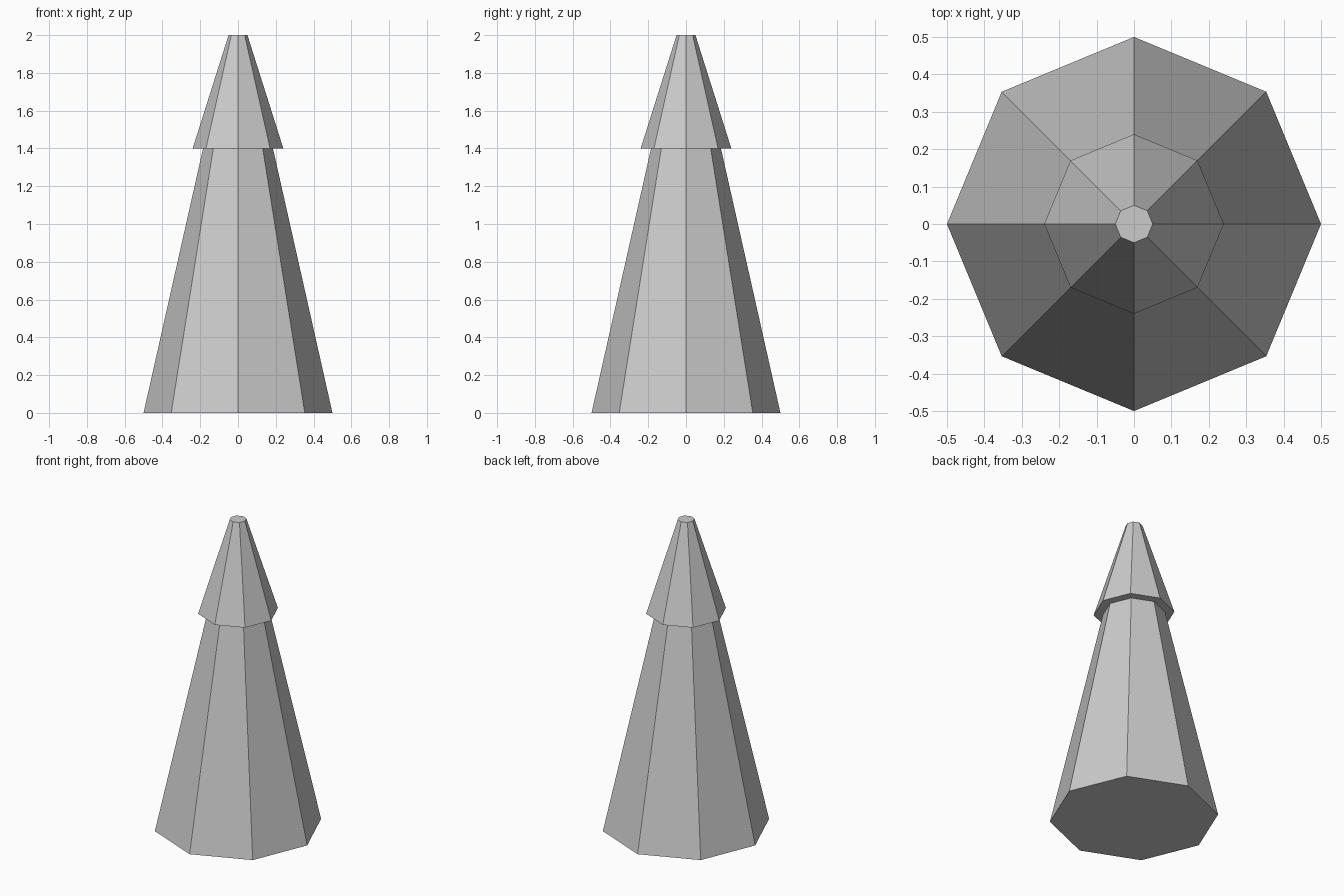
import bpy, bmesh
from math import cos, sin, tau

if "Cube" in bpy.data.objects:
    bpy.data.objects.remove(bpy.data.objects["Cube"])

SIDES = 8
# (radius, height) profile: base, top of body, overhanging lip of cap, flat tip
PROFILE = [(0.5, 0.0), (0.185, 1.4), (0.24, 1.4), (0.05, 2.0)]

bm = bmesh.new()
rings = [[bm.verts.new((r * cos(tau * i / SIDES), r * sin(tau * i / SIDES), z))
          for i in range(SIDES)] for r, z in PROFILE]

# Side walls and the underside of the lip
for low, high in zip(rings, rings[1:]):
    for i in range(SIDES):
        j = (i + 1) % SIDES
        bm.faces.new((low[i], low[j], high[j], high[i]))

# Closed base and flat tip
bm.faces.new(rings[0][::-1])
bm.faces.new(rings[-1])
bmesh.ops.recalc_face_normals(bm, faces=bm.faces)

mesh = bpy.data.meshes.new("capped_spire")
bm.to_mesh(mesh)
bm.free()
bpy.context.collection.objects.link(bpy.data.objects.new("capped_spire", mesh))
